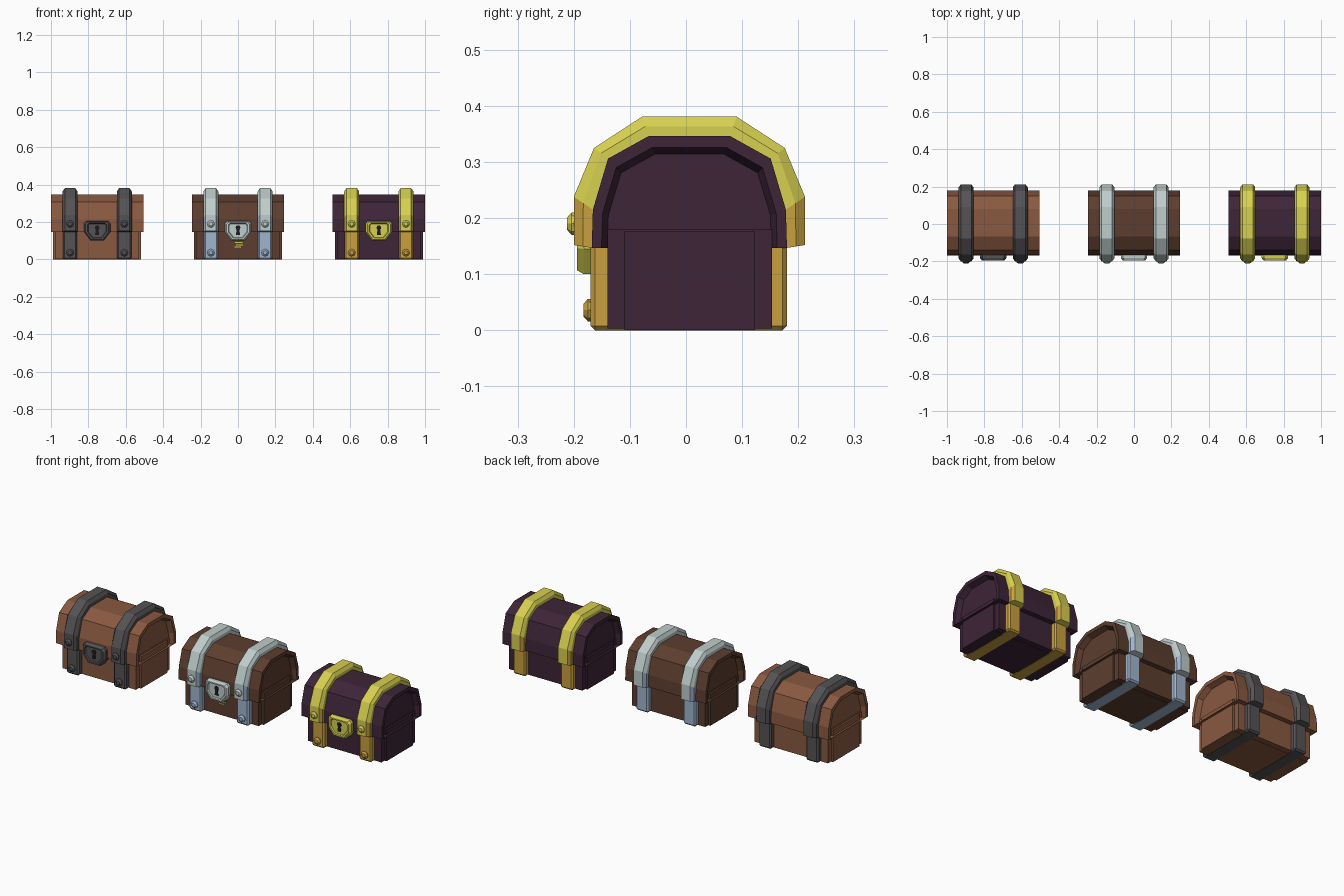
import bpy, bmesh, math

old = bpy.data.objects.get("Cube")
if old:
    bpy.data.objects.remove(old, do_unlink=True)


def material(name, rgb):
    m = bpy.data.materials.new(name)
    m.use_nodes = True
    m.diffuse_color = (*rgb, 1)
    m.node_tree.nodes["Principled BSDF"].inputs["Base Color"].default_value = (*rgb, 1)
    return m


light_wood = material("light_wood", (0.25, 0.1, 0.051))
dark_wood = material("dark_wood", (0.11, 0.048, 0.028))
purple_wood = material("purple_wood", (0.048, 0.018, 0.039))
iron = material("iron", (0.09, 0.084, 0.088))
silver = material("silver", (0.52, 0.61, 0.6))
blue_silver = material("blue_silver", (0.35, 0.46, 0.62))
gold = material("gold", (0.68, 0.63, 0.08))
amber = material("amber_gold", (0.58, 0.35, 0.05))
black = material("keyhole_black", (0.012, 0.01, 0.012))


def finish(name, bm, mats, x):
    bmesh.ops.recalc_face_normals(bm, faces=bm.faces)
    mesh = bpy.data.meshes.new(name)
    bm.to_mesh(mesh)
    bm.free()
    for m in mats:
        mesh.materials.append(m)
    ob = bpy.data.objects.new(name, mesh)
    ob.location.x = x
    bpy.context.collection.objects.link(ob)
    return ob


def loft(name, rings, mats, x):
    """Skin a row of closed rings and cap both ends."""
    bm = bmesh.new()
    rows = [[bm.verts.new(p) for p in ring] for ring in rings]
    n = len(rows[0])
    for a, b in zip(rows, rows[1:]):
        for i in range(n):
            j = (i + 1) % n
            bm.faces.new((a[i], a[j], b[j], b[i]))
    bm.faces.new(rows[0])
    bm.faces.new(rows[-1])
    return finish(name, bm, mats, x)


def box(name, lo, hi, mat, x, bevel=0):
    rings = [[(lo[0], lo[1], z), (hi[0], lo[1], z), (hi[0], hi[1], z), (lo[0], hi[1], z)]
             for z in (lo[2], hi[2])]
    ob = loft(name, rings, [mat], x)
    if bevel:
        mod = ob.modifiers.new("bevel", "BEVEL")
        mod.width = bevel
        mod.segments = 1
    return ob


def mirrored(half, mid):
    return half + [(2 * mid - y, z) for y, z in reversed(half)]


# Arched lid outline and the outer line of its metal straps, in (y, z)
MID, BASE = 0.006, 0.147
LID = mirrored([(-0.168, BASE), (-0.166, 0.215), (-0.139, 0.306), (-0.067, 0.346)], MID)
STRAP = mirrored([(-0.2, 0.152), (-0.2, 0.238), (-0.164, 0.325), (-0.078, 0.381)], MID)


def lid(wood, x):
    def ring(px, s):
        return [(px, MID + (y - MID) * s, BASE + (z - BASE) * s) for y, z in LID]
    # Each end has a rim stepping in to a sunken panel
    half = [(0.22, 0.84), (0.247, 0.9), (0.247, 1)]
    rings = [ring(-px, s) for px, s in half] + [ring(px, s) for px, s in reversed(half)]
    loft("lid", rings, [wood], x)


def lid_strap(upper, lower, x):
    rings = []
    for (ly, lz), (oy, oz) in zip(LID, STRAP):
        def at(px, t):
            return (px, ly + (oy - ly) * t, lz + (oz - lz) * t)
        rings.append([at(-0.04, -0.2), at(-0.04, 0.5), at(-0.028, 1),
                      at(0.028, 1), at(0.04, 0.5), at(0.04, -0.2)])
    ob = loft("lid_strap", rings, [upper, lower], x)
    # The low flanks take the deeper metal
    for f in ob.data.polygons:
        if abs(f.normal.x) > 0.3 and f.center.z < 0.22:
            f.material_index = 1


def rivet(metal, x, y, z):
    rings = []
    for r, d in ((0.02, 0), (0.02, 0.006), (0.011, 0.014)):
        rings.append([(r * math.cos(a * math.pi / 4), y - d, z + r * math.sin(a * math.pi / 4))
                      for a in range(8)])
    loft("rivet", rings, [metal], x)


def lock(metal, x):
    half = [(0.035, 0.1), (0.07, 0.145), (0.07, 0.193), (0.058, 0.206)]
    outline = half + [(-px, z) for px, z in reversed(half)]
    cz = 0.158

    def ring(y, s):
        return [(px * s, y, cz + (z - cz) * s) for px, z in outline]
    steps = [(-0.135, 1), (-0.182, 1), (-0.194, 0.88), (-0.194, 0.74), (-0.187, 0.68)]
    loft("lock_plate", [ring(y, s) for y, s in steps], [metal], x)
    # Keyhole: round top with a flared slot
    head = [[(0.013 * math.cos(a * math.pi / 4), y, 0.17 + 0.013 * math.sin(a * math.pi / 4))
             for a in range(8)] for y in (-0.185, -0.19)]
    loft("keyhole_top", head, [black], x)
    slot = [[(-0.011, y, 0.132), (0.011, y, 0.132), (0.006, y, 0.168), (-0.006, y, 0.168)]
            for y in (-0.185, -0.1895)]
    loft("keyhole_slot", slot, [black], x)


def chest(x, wood, upper, lower):
    box("body", (-0.225, -0.14, 0.003), (0.225, 0.153, 0.18), wood, x)
    box("end_panels", (-0.235, -0.11, 0.001), (0.235, 0.123, 0.177), wood, x)
    lid(wood, x)
    for side in (-1, 1):
        sx = x + side * 0.145
        box("body_strap", (-0.038, -0.17, 0), (0.038, 0.18, 0.155), lower, sx, 0.008)
        lid_strap(upper, lower, sx)
        rivet(upper, sx, -0.198, 0.19)
        rivet(lower, sx, -0.169, 0.036)
    lock(upper, x)


chest(-0.753, light_wood, iron, iron)
chest(0, dark_wood, silver, blue_silver)
chest(0.753, purple_wood, gold, amber)

# Small gold trim under the middle lock
for z, a, b in ((0.09, -0.016, 0.024), (0.078, -0.012, 0.026), (0.066, -0.018, 0.016)):
    box("gold_trim", (a, -0.146, z - 0.003), (b, -0.138, z + 0.003), gold, 0)
